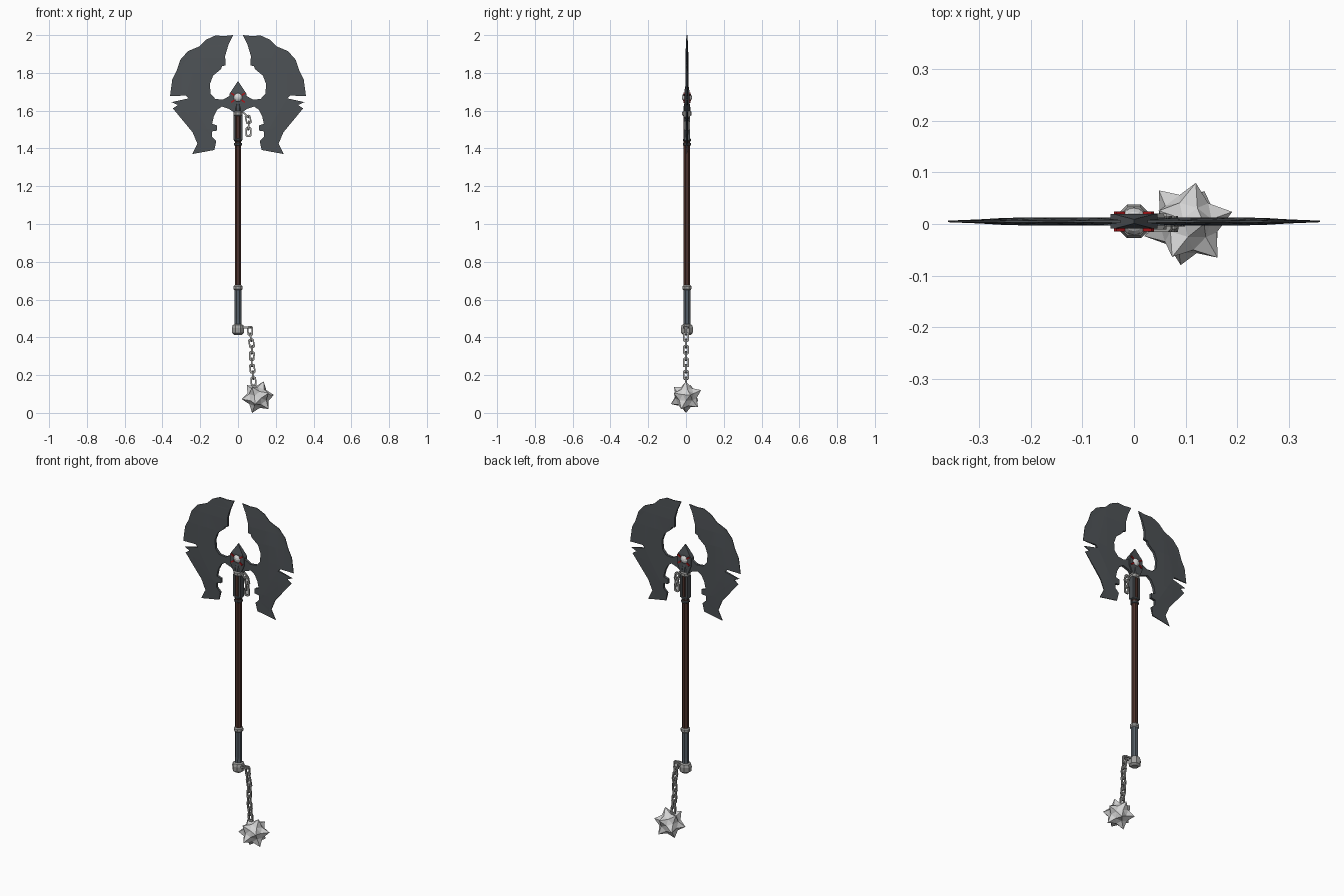
import bpy, bmesh, math
from mathutils import Vector, Matrix

if "Cube" in bpy.data.objects:
    bpy.data.objects.remove(bpy.data.objects["Cube"])

YC = 0.005  # the weapon's own centre plane


def mat(name, r, g, b):
    m = bpy.data.materials.new(name)
    m.diffuse_color = (r, g, b, 1)
    m.use_nodes = True
    m.node_tree.nodes["Principled BSDF"].inputs["Base Color"].default_value = m.diffuse_color
    return m


STEEL = mat("dark steel", 0.075, 0.084, 0.092)
GRIP = mat("blue grey grip", 0.095, 0.115, 0.135)
WOOD = mat("dark red wood", 0.07, 0.03, 0.023)
IRON = mat("grey iron", 0.36, 0.36, 0.35)
SILVER = mat("pale silver", 0.66, 0.66, 0.66)
RED = mat("red", 0.4, 0.008, 0.01)


def finish(name, bm, m):
    bmesh.ops.recalc_face_normals(bm, faces=bm.faces[:])
    me = bpy.data.meshes.new(name)
    bm.to_mesh(me)
    bm.free()
    me.materials.append(m)
    ob = bpy.data.objects.new(name, me)
    bpy.context.collection.objects.link(ob)
    return ob


def lathe(name, profile, m, n=8):
    """Turned part around the shaft axis; profile is (radius, z)."""
    bm = bmesh.new()
    rings = []
    for r, z in profile:
        rings.append([bm.verts.new((r * math.cos((k + .5) * math.tau / n),
                                    YC + r * math.sin((k + .5) * math.tau / n), z)) for k in range(n)])
    for a, b in zip(rings, rings[1:]):
        for k in range(n):
            bm.faces.new((a[k], a[(k + 1) % n], b[(k + 1) % n], b[k]))
    bm.faces.new(rings[0])
    bm.faces.new(rings[-1])
    return finish(name, bm, m)


def plate(name, pts, m, half):
    """Flat outline in x/z, cut into a grid, with half thickness half(x, z)."""
    bm = bmesh.new()
    face = bm.faces.new([bm.verts.new((x, 0, z)) for x, z in pts])
    face.normal_update()
    bmesh.ops.triangulate(bm, faces=[face], ngon_method='EAR_CLIP')
    cuts = [((s * x, 0, 0), (1, 0, 0)) for x in (.2, .26, .3) for s in (-1, 1)]
    cuts += [((0, 0, z), (0, 0, 1)) for z in (1.5, 1.6, 1.7, 1.8, 1.88, 1.94)]
    for co, no in cuts:
        bmesh.ops.bisect_plane(bm, geom=bm.verts[:] + bm.edges[:] + bm.faces[:], plane_co=co, plane_no=no)
    ext = bmesh.ops.extrude_face_region(bm, geom=bm.faces[:], use_keep_orig=True)["geom"]
    back = {g for g in ext if isinstance(g, bmesh.types.BMVert)}
    for v in bm.verts:
        h = half(v.co.x, v.co.z)
        v.co.y = YC + (h if v in back else -h)
    return finish(name, bm, m)


def blade_half(x, z):
    r = math.hypot(x, z - 1.68)
    return .0075 - .006 * min(1, max(0, (r - .24) / .1))


# twin axe blades, ragged crescent mirrored about the shaft
outline = [(-.01, 1.70), (-.05, 1.675), (-.08, 1.658), (-.12, 1.662), (-.145, 1.69), (-.149, 1.74),
           (-.132, 1.785), (-.09, 1.82), (-.085, 1.835), (-.066, 1.84), (-.068, 1.89), (-.05, 1.95),
           (-.026, 2.0), (-.075, 1.995), (-.12, 1.998), (-.17, 1.975), (-.205, 1.94), (-.265, 1.915),
           (-.305, 1.87), (-.325, 1.81), (-.348, 1.765), (-.36, 1.677), (-.275, 1.68), (-.262, 1.665),
           (-.352, 1.645), (-.318, 1.63), (-.345, 1.612), (-.24, 1.485), (-.215, 1.425),
           (-.243, 1.37), (-.125, 1.392), (-.115, 1.44), (-.138, 1.462), (-.138, 1.49), (-.11, 1.495),
           (-.11, 1.522), (-.137, 1.53), (-.128, 1.57), (-.11, 1.605), (-.085, 1.622), (-.05, 1.61), (-.01, 1.585)]
for side, s in (("left", 1), ("right", -1)):
    plate(side + "_blade", [(s * x, z) for x, z in outline], STEEL, blade_half)

# pointed centre plate of the head
half_head = [(.045, 1.69), (.045, 1.64), (.032, 1.61), (.022, 1.585)]
plate("head_plate", [(0, 1.757)] + half_head + [(-x, z) for x, z in reversed(half_head)], STEEL,
      lambda x, z: .004 if z > 1.74 else .014)

# shaft, grip, collars and pommel
lathe("shaft", [(.0185, .64), (.0185, 1.6)], WOOD)
lathe("lower_grip", [(.021, .46), (.019, .5), (.019, .655)], GRIP)
lathe("grip_collar", [(.02, .65), (.026, .656), (.026, .67), (.02, .676)], IRON)
lathe("pommel", [(.02, .412), (.033, .422), (.035, .45), (.03, .465), (.02, .47)], IRON)
for z in (1.422, 1.445):
    lathe("upper_ring", [(.02, z - .007), (.024, z - .004), (.024, z + .004), (.02, z + .007)], STEEL)
lathe("neck_collar", [(.02, 1.572), (.027, 1.577), (.027, 1.592), (.021, 1.598)], IRON)
lathe("neck", [(.021, 1.595), (.02, 1.615), (.014, 1.645)], STEEL)

# steel strips along the sides of the upper shaft
for s in (-1, 1):
    bm = bmesh.new()
    bmesh.ops.create_cube(bm, size=1, matrix=Matrix.Translation((s * .018, YC, 1.51)) @ Matrix.Diagonal((.012, .032, .13, 1)))
    finish("side_strip", bm, STEEL)

# silver orb held by four red claws on each face
bm = bmesh.new()
bmesh.ops.create_uvsphere(bm, u_segments=12, v_segments=8, radius=.027, matrix=Matrix.Translation((0, YC, 1.67)))
finish("orb", bm, SILVER)
for sx in (-1, 1):
    for sy in (-1, 1):
        for dz in (.017, -.02):
            bm = bmesh.new()
            m = (Matrix.Translation((sx * .028, YC + sy * .015, 1.67 + dz))
                 @ Matrix.Rotation(-sx * math.copysign(.6, dz), 4, 'Y') @ Matrix.Diagonal((.02, .009, .008, 1)))
            bmesh.ops.create_cube(bm, size=1, matrix=m)
            finish("red_claw", bm, RED)


def link(a, b, flip):
    """One chain link: chamfered rectangle with a square section, between two points."""
    d = b - a
    L, w, t, c = d.length / 2 + .0085, .0155, .0045, .006
    axis = d.normalized()
    side = Vector((0, 1, 0)) if flip else axis.cross(Vector((0, 1, 0)))
    nor = axis.cross(side)
    mid = (a + b) / 2 + Vector((0, YC * (a.z > 1), 0))
    loop = [(w, L - c), (w - c, L), (c - w, L), (-w, L - c), (-w, c - L), (c - w, -L), (w - c, -L), (w, c - L)]
    bm = bmesh.new()
    rings = []
    for x, y in loop:
        ix, iy = x - math.copysign(2 * t, x) * .9, y - math.copysign(2 * t, y) * .9
        rings.append([bm.verts.new(mid + side * p + axis * q + nor * h)
                      for p, q, h in ((x, y, t), (x, y, -t), (ix, iy, -t), (ix, iy, t))])
    for k in range(8):
        r, s = rings[k], rings[(k + 1) % 8]
        for j in range(4):
            bm.faces.new((r[j], r[(j + 1) % 4], s[(j + 1) % 4], s[j]))
    finish("chain_link", bm, IRON)


def chain(path, n):
    """n links spaced evenly along an x/z polyline."""
    pts = [Vector((x, 0, z)) for x, z in path]
    total = sum((b - a).length for a, b in zip(pts, pts[1:]))

    def at(s):
        for a, b in zip(pts, pts[1:]):
            l = (b - a).length
            if s <= l:
                return a.lerp(b, s / l)
            s -= l
        return pts[-1]
    for i in range(n):
        link(at(total * i / n), at(total * (i + 1) / n), i % 2 == 0)


# chains: broken one under the head, long one from pommel to the ball
chain([(.026, 1.592), (.06, 1.56), (.055, 1.51), (.055, 1.47)], 4)
chain([(.03, .452), (.063, .452), (.066, .40), (.075, .35), (.072, .27), (.079, .205), (.083, .15)], 10)

# spiked ball: long spikes where five faces meet
bm = bmesh.new()
bmesh.ops.create_icosphere(bm, subdivisions=2, radius=1)
for v in bm.verts:
    v.co = v.co.normalized() * (.089 if len(v.link_edges) == 5 else .059)
bmesh.ops.transform(bm, verts=bm.verts[:], matrix=Matrix.Translation((.105, 0, .084)) @ Matrix.Rotation(.35, 4, 'Y')
                    @ Matrix.Rotation(.3, 4, 'Z'))
low = min(v.co.z for v in bm.verts)
for v in bm.verts:
    v.co.z -= low
finish("spiked_ball", bm, SILVER)
